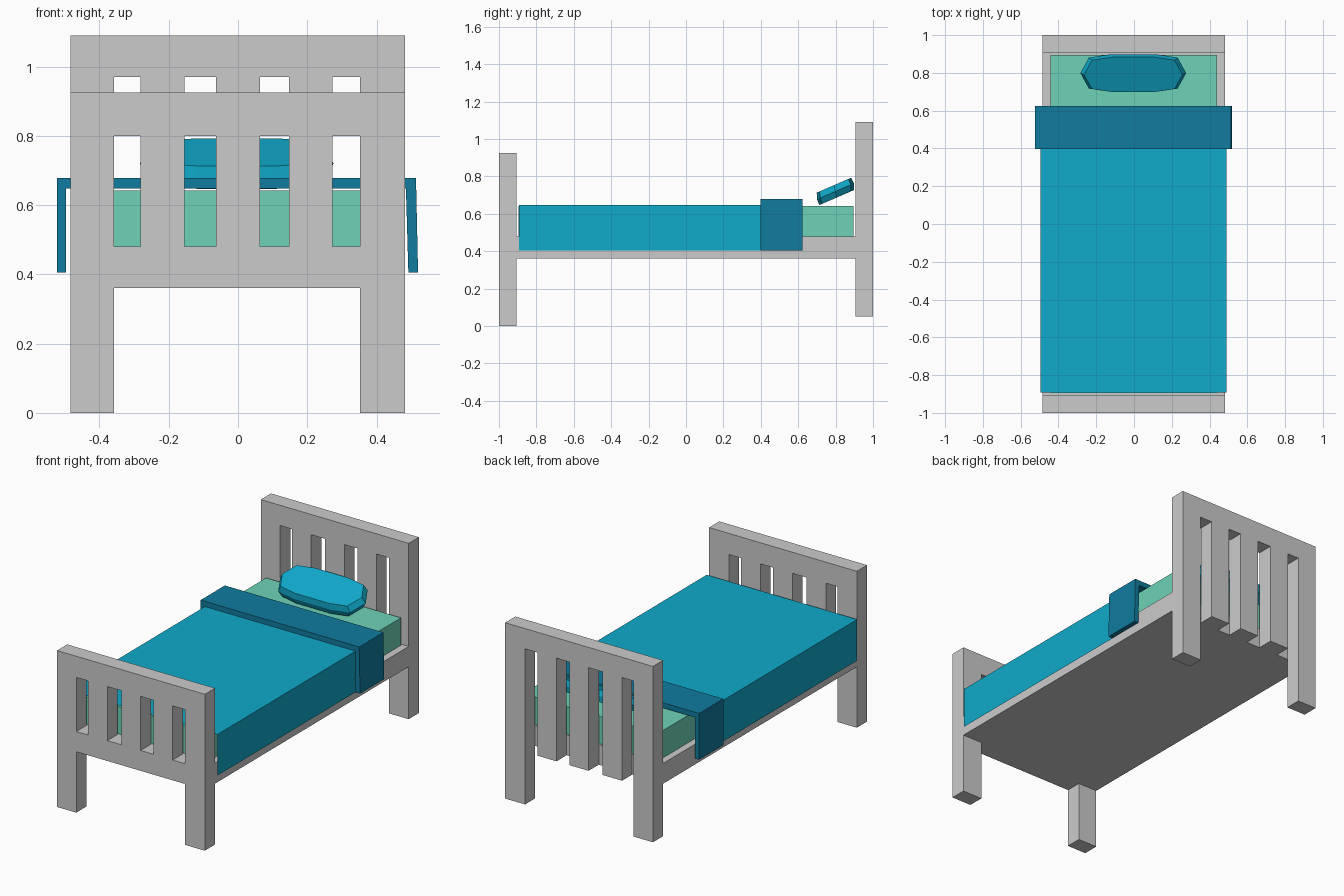
import bpy, bmesh

if "Cube" in bpy.data.objects:
    bpy.data.objects.remove(bpy.data.objects["Cube"])


def material(name, rgb):
    m = bpy.data.materials.new(name)
    m.diffuse_color = (*rgb, 1)
    m.use_nodes = True
    m.node_tree.nodes["Principled BSDF"].inputs["Base Color"].default_value = m.diffuse_color
    return m


teal = material("teal", (0.005, 0.40, 0.60))
dark_teal = material("dark_teal", (0.005, 0.20, 0.345))
green = material("green", (0.156, 0.65, 0.48))


def finish(bm, name, mat=None, solid=True):
    if solid:
        bmesh.ops.recalc_face_normals(bm, faces=bm.faces[:])
    me = bpy.data.meshes.new(name)
    bm.to_mesh(me)
    bm.free()
    ob = bpy.data.objects.new(name, me)
    bpy.context.collection.objects.link(ob)
    if mat:
        me.materials.append(mat)
    return ob


def extrude(bm, vec):
    r = bmesh.ops.extrude_face_region(bm, geom=bm.faces[:])
    verts = [g for g in r["geom"] if isinstance(g, bmesh.types.BMVert)]
    bmesh.ops.translate(bm, verts=verts, vec=vec)


def box(name, lo, hi, mat=None):
    bm = bmesh.new()
    bmesh.ops.create_cube(bm, size=1)
    for v in bm.verts:
        v.co = [(a + b) / 2 + c * (b - a) for a, b, c in zip(lo, hi, v.co)]
    return finish(bm, name, mat)


# columns alternate leg, slot, slat, slot ... leg
XS = [-0.484, -0.358, -0.282, -0.155, -0.063, 0.063, 0.147, 0.273, 0.353, 0.483]
LEGS, SLATS, FULL = (0, 8), range(0, 9, 2), range(9)


def board(name, y0, y1, zs, rows):
    """End board: fill the solid cells of a grid, then extrude to thickness."""
    bm = bmesh.new()
    grid = [[bm.verts.new((x, y0, z)) for x in XS] for z in zs]
    for j, cols in enumerate(rows):
        for i in cols:
            bm.faces.new((grid[j][i], grid[j][i + 1], grid[j + 1][i + 1], grid[j + 1][i]))
    bmesh.ops.delete(bm, geom=[v for v in bm.verts if not v.link_faces], context="VERTS")
    extrude(bm, (0, y1 - y0, 0))
    bmesh.ops.recalc_face_normals(bm, faces=bm.faces[:])
    bmesh.ops.dissolve_limit(bm, angle_limit=0.01, verts=bm.verts[:], edges=bm.edges[:])
    return finish(bm, name)


# bed frame
board("footboard", -1.0, -0.905, [0, 0.36, 0.48, 0.80, 0.925], [LEGS, FULL, SLATS, FULL])
board("headboard", 0.905, 1.0, [0.05, 0.36, 0.97, 1.09], [LEGS, SLATS, FULL])
box("bed_base", (-0.484, -0.905, 0.36), (0.483, 0.905, 0.48))

# mattress
box("mattress", (-0.443, -0.895, 0.48), (0.44, 0.895, 0.642), green)

# blanket: a thin open sheet draped over three sides
bm = bmesh.new()
drape = [(-0.495, 0.405), (-0.495, 0.648), (0.490, 0.648), (0.490, 0.405)]
ends = [[bm.verts.new((x, y, z)) for x, z in drape] for y in (-0.893, 0.41)]
for i in range(3):
    bm.faces.new((ends[0][i], ends[0][i + 1], ends[1][i + 1], ends[1][i]))
finish(bm, "blanket", teal, solid=False)

# folded blanket edge: thick upside-down U
bm = bmesh.new()
fold = [(-0.523, 0.405), (-0.523, 0.679), (0.514, 0.679), (0.520, 0.405),
        (0.492, 0.405), (0.485, 0.648), (-0.497, 0.648), (-0.497, 0.405)]
bm.faces.new([bm.verts.new((x, 0.398, z)) for x, z in fold])
extrude(bm, (0, 0.226, 0))
finish(bm, "blanket_fold", dark_teal)

# pillow: tilted ten-sided cushion, widest at mid height
bm = bmesh.new()
outline = [(0.28, 0), (0.235, 0.83), (0.12, 1), (-0.12, 1), (-0.235, 0.83),
           (-0.28, 0), (-0.235, -0.83), (-0.12, -1), (0.12, -1), (0.235, -0.83)]
layers = [(0.806, 0.687, 0.93), (0.799, 0.720, 1.0), (0.791, 0.753, 0.93)]
rings = [[bm.verts.new((x * s - 0.004, y + 0.099 * v * s, z + 0.043 * v * s)) for x, v in outline]
         for y, z, s in layers]
for a, b in zip(rings, rings[1:]):
    for i in range(10):
        j = (i + 1) % 10
        bm.faces.new((a[i], a[j], b[j], b[i]))
bm.faces.new(rings[0])
bm.faces.new(rings[-1])
finish(bm, "pillow", teal)
